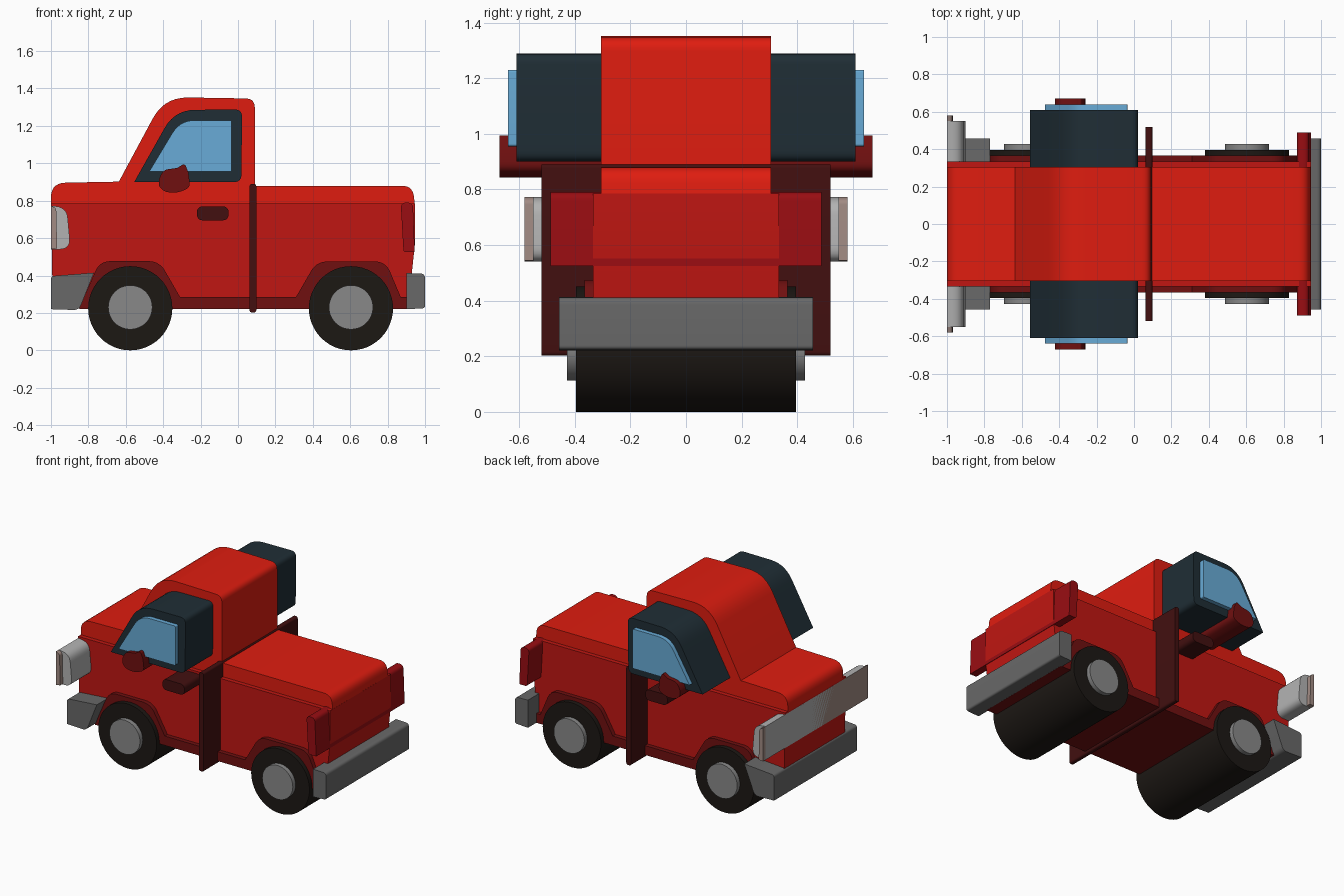
import bpy, bmesh, math
from mathutils import Vector

if "Cube" in bpy.data.objects:
    bpy.data.objects.remove(bpy.data.objects["Cube"])


def material(name, r, g, b):
    m = bpy.data.materials.new(name)
    m.diffuse_color = (r, g, b, 1)
    m.use_nodes = True
    m.node_tree.nodes["Principled BSDF"].inputs["Base Color"].default_value = m.diffuse_color
    return m


RED = material("bright_red", .74, .012, .005)
MID = material("mid_red", .53, .008, .006)
DEEP = material("deep_red", .16, .005, .005)
MAROON = material("maroon", .055, .005, .005)
LAMP = material("lamp_red", .32, .004, .006)
RUBBER = material("rubber", .012, .009, .007)
HUB = material("hub_grey", .25, .25, .25)
STEEL = material("bumper_grey", .14, .14, .14)
LIGHT = material("headlight_grey", .45, .45, .45)
TAN = material("headlight_edge", .36, .26, .23)
FRAME = material("frame_slate", .014, .027, .036)
GLASS = material("glass_blue", .14, .41, .68)


def rounded(points, steps=7):
    """Corners are (x, z) or (x, z, distance to round off)."""
    out = []
    n = len(points)
    for i, p in enumerate(points):
        c = Vector(p[:2])
        if len(p) == 2:
            out.append(c)
            continue
        a = c + (Vector(points[i - 1][:2]) - c).normalized() * p[2]
        b = c + (Vector(points[(i + 1) % n][:2]) - c).normalized() * p[2]
        for k in range(steps + 1):
            t = k / steps
            out.append(a * (1 - t) ** 2 + c * 2 * t * (1 - t) + b * t * t)
    return out


def slab(name, points, half, mat):
    """Side profile extruded across the full width, -half..half in y."""
    bm = bmesh.new()
    face = bm.faces.new([bm.verts.new((p[0], -half, p[1])) for p in rounded(points)])
    ext = bmesh.ops.extrude_face_region(bm, geom=[face])
    bmesh.ops.translate(bm, vec=(0, 2 * half, 0),
                        verts=[v for v in ext["geom"] if isinstance(v, bmesh.types.BMVert)])
    bmesh.ops.recalc_face_normals(bm, faces=bm.faces)
    me = bpy.data.meshes.new(name)
    bm.to_mesh(me)
    bm.free()
    me.materials.append(mat)
    finish(bpy.data.objects.new(name, me), True)


def finish(ob, link=False):
    if link:
        bpy.context.collection.objects.link(ob)
    bpy.ops.object.select_all(action='DESELECT')
    ob.select_set(True)
    bpy.context.view_layer.objects.active = ob
    bpy.ops.object.shade_smooth_by_angle(angle=math.radians(30))


def disc(name, x, z, r, half, mat):
    bpy.ops.mesh.primitive_cylinder_add(vertices=48, radius=r, depth=2 * half,
                                        location=(x, 0, z), rotation=(math.pi / 2, 0, 0))
    ob = bpy.context.object
    ob.name = name
    ob.data.materials.append(mat)
    finish(ob)


# Body layers, each one wider than the last
slab("upper_body", [(-1, .78), (-1, .895, .08), (-.637, .902), (-.394, 1.354, .13),
                    (.09, 1.346, .05), (.09, .88), (.935, .88, .06), (.945, .78)], .305, RED)
slab("lower_body", [(-.99, .23), (-1, .785), (.945, .785), (.945, .56), (.91, .23)], .335, MID)
slab("sill_and_arches", [(-.85, .22), (-.74, .477, .06), (-.42, .477, .06), (-.31, .285),
                         (.31, .285), (.42, .475, .06), (.79, .475, .06), (.87, .285),
                         (.91, .285), (.91, .22)], .365, DEEP)

# Wheels
for label, x in (("front", -.576), ("rear", .604)):
    disc(label + "_tyres", x, .225, .225, .396, RUBBER)
    disc(label + "_hubs", x, .23, .118, .427, HUB)

# Bumpers
slab("front_bumper", [(-1, .22), (-1, .397, .02), (-.77, .415), (-.85, .215, .03)], .457, STEEL)
slab("rear_bumper", [(.9, .22), (.9, .413), (1, .41, .025), (1, .225, .015)], .457, STEEL)

# Lamps
slab("tail_lamp", [(.885, .525, .015), (.87, .79, .03), (.935, .79, .03), (.945, .525)], .488, LAMP)
slab("headlight", [(-1, .54), (-1, .773), (-.915, .765, .06), (-.895, .54, .06)], .55, LIGHT)
slab("headlight_edge", [(-1, .54), (-1, .773), (-.972, .76, .015), (-.967, .545)], .58, TAN)

# Door seam and handle
slab("door_seam", [(.062, .202, .015), (.062, .89, .015), (.098, .89, .015), (.098, .202, .015)], .519, MAROON)
slab("door_handle", [(-.22, .695, .035), (-.22, .77, .035), (-.05, .77, .035), (-.05, .695, .035)], .519, MAROON)

# Window and mirror
slab("window_frame", [(-.555, .9), (-.338, 1.285, .11), (.022, 1.288, .04), (.018, .9, .04)], .61, FRAME)
slab("window_glass", [(-.475, .955), (-.31, 1.23, .08), (-.035, 1.23, .01), (-.035, .955, .01)], .64, GLASS)
slab("wing_mirror", [(-.43, .9, .03), (-.4, .965, .03), (-.325, .975), (-.285, 1.0, .018),
                     (-.265, .95), (-.255, .87, .03), (-.34, .835, .05), (-.41, .855, .03)], .67, DEEP)
